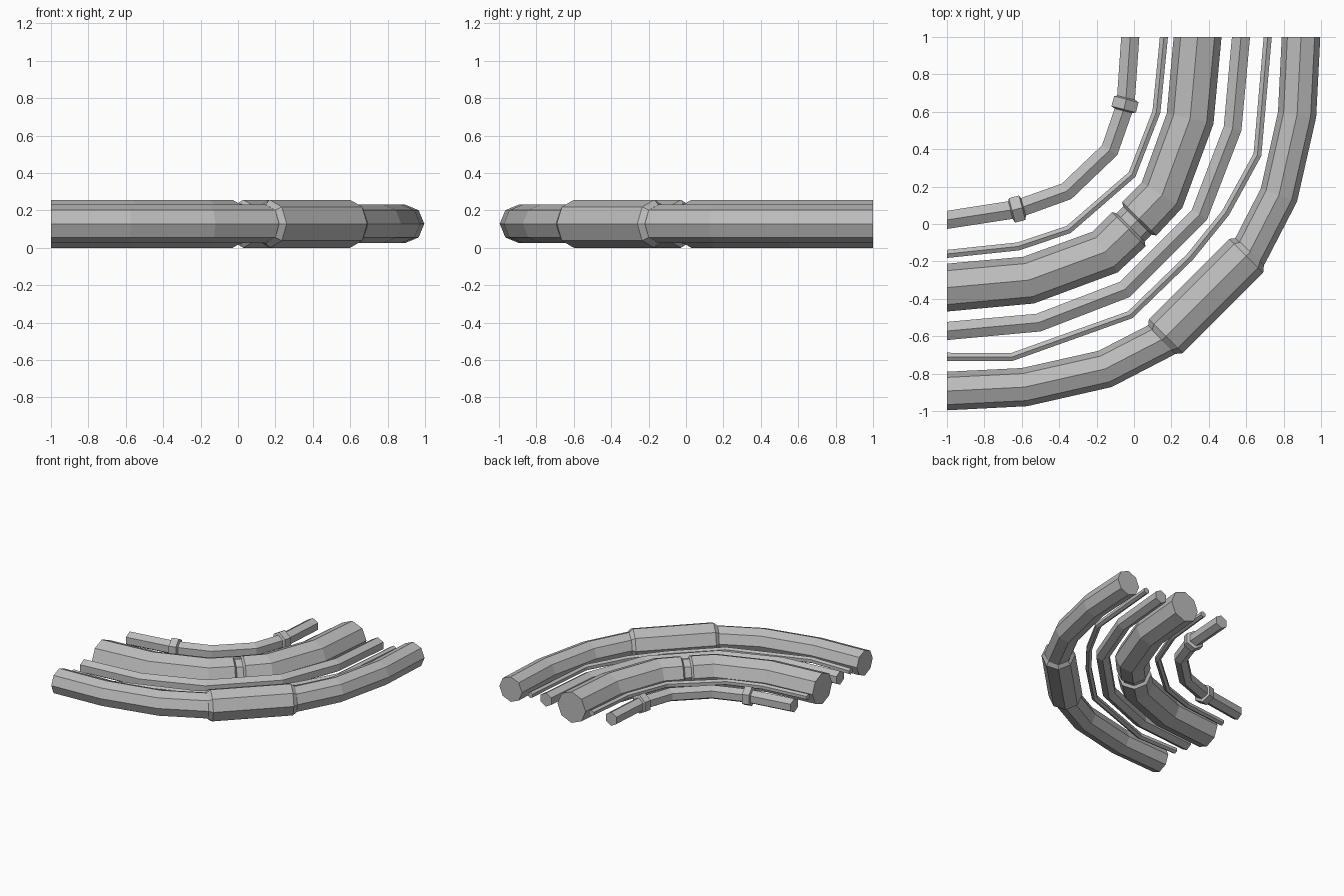
import bpy, bmesh
from math import sin, cos, tau
from mathutils import Vector

cube = bpy.data.objects.get("Cube")
if cube:
    bpy.data.objects.remove(cube)

AXIS_Z = 0.128

grey = bpy.data.materials.new("pipe grey")
grey.use_nodes = True
colour = (0.5, 0.5, 0.5, 1)
grey.diffuse_color = colour
grey.node_tree.nodes["Principled BSDF"].inputs["Base Color"].default_value = colour


def mirrored(half):
    """Complete a bend by reflecting its first half across the diagonal."""
    return half + [(-y, -x, *r) for x, y, *r in reversed(half)]


def sweep(name, path, radius, sides, start=None, end=None):
    """Sweep a polygon, one corner up, along flat points (x, y[, radius])."""
    pts = [Vector((p[0], p[1], AXIS_Z)) for p in path]
    bm = bmesh.new()
    rings = []
    for i, p in enumerate(pts):
        before = (p - pts[i - 1]).normalized() if i else Vector()
        after = (pts[i + 1] - p).normalized() if i < len(pts) - 1 else Vector()
        t = (before + after).normalized()
        if i == 0 and start:
            t = Vector(start)
        if i == len(pts) - 1 and end:
            t = Vector(end)
        side = Vector((t.y, -t.x, 0))
        r = path[i][2] if len(path[i]) > 2 else radius
        ring = []
        for k in range(sides):
            a = tau * k / sides
            ring.append(bm.verts.new(p + r * (side * sin(a) + Vector((0, 0, cos(a))))))
        rings.append(ring)
    for a, b in zip(rings, rings[1:]):
        for k in range(sides):
            j = (k + 1) % sides
            bm.faces.new((a[k], a[j], b[j], b[k]))
    bm.faces.new(rings[0])
    bm.faces.new(rings[-1])
    bmesh.ops.recalc_face_normals(bm, faces=bm.faces)
    mesh = bpy.data.meshes.new(name)
    bm.to_mesh(mesh)
    bm.free()
    mesh.materials.append(grey)
    obj = bpy.data.objects.new(name, mesh)
    bpy.context.collection.objects.link(obj)


def pipe(name, path, radius, sides):
    """Pipe whose ends are cut square to the model's edges."""
    sweep(name, path, radius, sides, (1, 0, 0), (0, 1, 0))


def clamp(name, x, y, direction):
    """Raised chamfered band around the innermost pipe."""
    d = Vector(direction).normalized()
    profile = [(-0.036, 0.055), (-0.028, 0.078), (0.028, 0.078), (0.036, 0.055)]
    sweep(name, [(x + d.x * s, y + d.y * s, r) for s, r in profile], 0.078, 6)


# Outer large pipe with its thick sleeve
pipe("outer_pipe", mirrored([(-1, -0.893), (-0.585, -0.872), (-0.155, -0.775), (0.155, -0.615)]),
     0.103, 8)
sleeve = [(0.148, -0.622, 0.103), (0.17, -0.6, 0.128)]
sweep("outer_sleeve", mirrored(sleeve), 0.128, 8)

# Middle large pipe with a grooved joint at the centre of the bend
pipe("middle_pipe", mirrored([(-1, -0.34), (-0.563, -0.3), (-0.155, -0.15),
                              (-0.028, -0.028), (-0.018, -0.018, 0.106)]), 0.128, 8)

# Medium pipe between the two large ones
pipe("medium_pipe", mirrored([(-1, -0.572), (-0.51, -0.527), (-0.05, -0.35)]), 0.056, 6)

# Thin cables
pipe("outer_cable", [(-1, -0.71), (-0.65, -0.71), (-0.02, -0.485), (0.3, -0.175),
                     (0.49, 0.06), (0.66, 0.37), (0.715, 1)], 0.025, 6)
pipe("inner_cable", [(-1, -0.16), (-0.62, -0.12), (-0.35, -0.03), (-0.01, 0.265),
                     (0.12, 0.6), (0.16, 1)], 0.025, 6)

# Innermost pipe and its two clamps
pipe("inner_pipe", [(-1, 0.022), (-0.625, 0.08), (-0.36, 0.175), (-0.13, 0.395),
                    (-0.045, 0.64), (-0.02, 1)], 0.056, 6)
clamp("left_clamp", -0.625, 0.08, (1, 0.26, 0))
clamp("back_clamp", -0.048, 0.64, (0.26, 1, 0))
